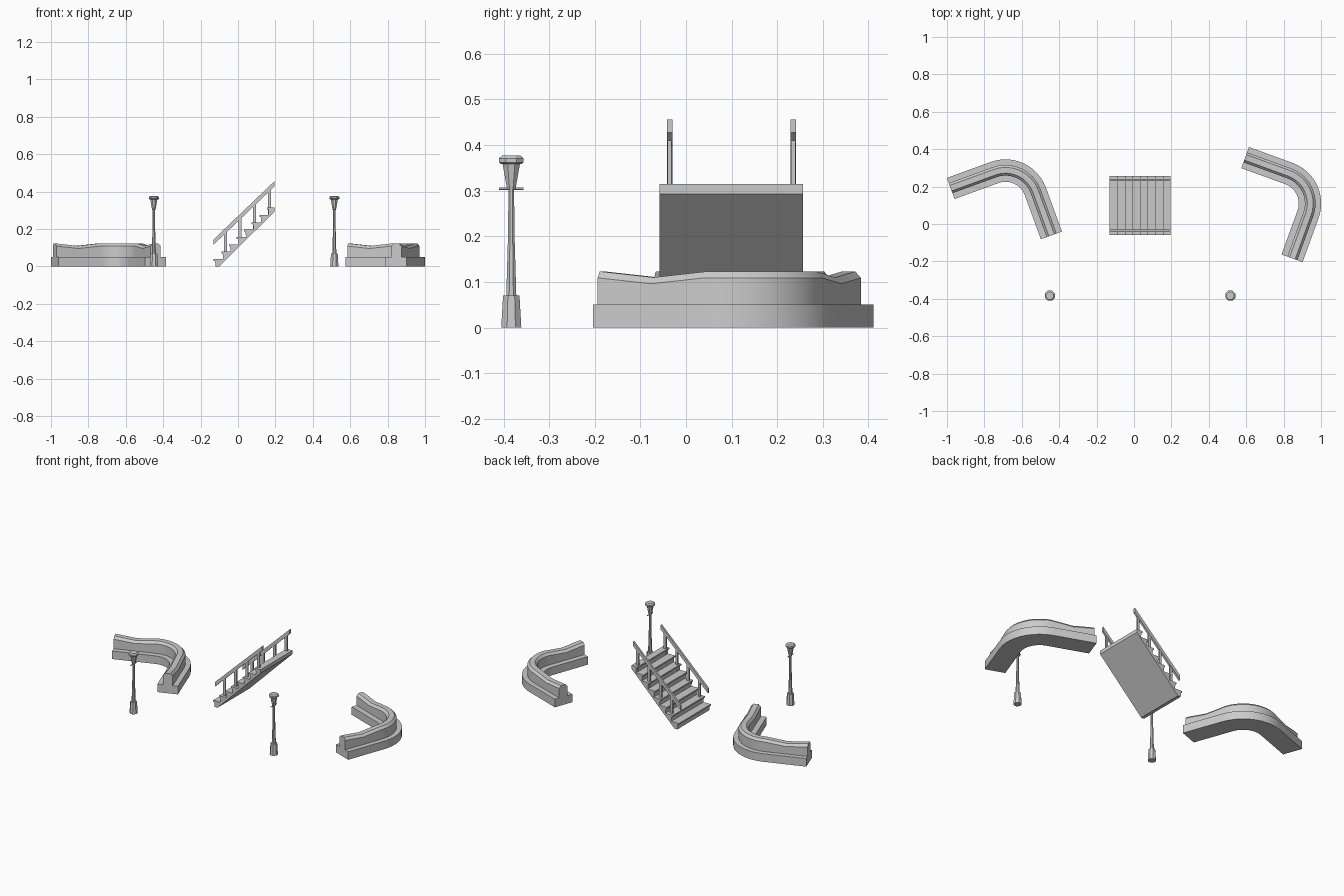
import bpy, bmesh
from math import radians, cos, sin, pi
from mathutils import Vector

if "Cube" in bpy.data.objects:
    bpy.data.objects.remove(bpy.data.objects["Cube"])


def finish(name, bm, smooth=False):
    bmesh.ops.recalc_face_normals(bm, faces=bm.faces[:])
    me = bpy.data.meshes.new(name)
    bm.to_mesh(me)
    bm.free()
    ob = bpy.data.objects.new(name, me)
    bpy.context.collection.objects.link(ob)
    if smooth:
        bpy.ops.object.select_all(action='DESELECT')
        ob.select_set(True)
        bpy.context.view_layer.objects.active = ob
        bpy.ops.object.shade_smooth_by_angle(angle=radians(25))
    return ob


def loft(name, rings, smooth=False):
    """Skin a list of closed rings and cap both ends."""
    bm = bmesh.new()
    vs = [[bm.verts.new(p) for p in r] for r in rings]
    n = len(vs[0])
    for a, b in zip(vs, vs[1:]):
        for i in range(n):
            j = (i + 1) % n
            bm.faces.new((a[i], a[j], b[j], b[i]))
    bm.faces.new(vs[0])
    bm.faces.new(vs[-1])
    return finish(name, bm, smooth)


def side_profile(name, pts, y0, y1):
    """Extrude an x-z outline from y0 to y1."""
    return loft(name, [[(x, y, z) for x, z in pts] for y in (y0, y1)])


# Curved benches: L-shaped sweep with a dip in each straight leg
W, LEG, R = 0.12, 0.42, 0.17
SECTION = [(0, 0), (0, .05), (.03, .05), (.03, .109), (.043, .123),
           (.074, .123), (.087, .109), (.087, .05), (W, .05), (W, 0)]


def bench(name, start, heading):
    a = radians(heading)
    d, nrm = Vector((cos(a), sin(a))), Vector((sin(a), -cos(a)))
    s, straight = Vector(start), LEG - R
    path = [(s + d * t * straight, d, dip)
            for t, dip in ((0, 0), (.5, .013), (1, 0))]
    c = s + d * straight + nrm * R
    for i in range(1, 13):
        t = i / 12 * pi / 2
        path.append((c - nrm * R * cos(t) + d * R * sin(t), d * cos(t) + nrm * sin(t), 0))
    e = path[-1][0]
    path += [(e + nrm * straight * t, nrm, dip) for t, dip in ((.5, .013), (1, 0))]
    rings = []
    for p, tan, dip in path:
        side = Vector((-tan.y, tan.x))
        rings.append([(*(p + side * (W / 2 - u)), z - (dip if z > .1 else 0))
                      for u, z in SECTION])
    loft(name, rings, True)


bench("left_bench", (-.980, .190), 20)
bench("right_bench", (.594, .355), -20)

# Staircase with overhanging treads and a flat sloping underside
X0, X1, H, N = -.13, .195, .315, 8
run, rise = (X1 - X0) / N, H / N
outline = [(X0 + .03, 0), (X0 + .010, 0)]
for i in range(N):
    x, z = X0 + i * run, (i + 1) * rise
    if i:
        outline.append((x + .010, z - rise))
    outline += [(x + .008, z - .012), (x, z - .009), (x, z)]
outline += [(X1, H), (X1, .293)]
side_profile("staircase", outline, -.058, .257)

# Handrails and their posts
for side, y in (("front", -.036), ("back", .235)):
    side_profile(side + "_handrail",
                 [(X0, .117), (X1, .428), (X1, .456), (X0, .145)], y - .006, y + .006)
    for k, x in enumerate((-.067, .010, .088, .168)):
        zb = (x - X0) / (X1 - X0) * H
        zt = .13 + (x - X0) * .957
        side_profile(f"{side}_rail_post_{k + 1}",
                     [(x - .008, zb - .01), (x + .008, zb - .01),
                      (x + .008, zt), (x - .008, zt)], y - .0045, y + .0045)


# Street lamps: octagonal stacked sections plus a short cross bar
def octagon(x, y, half, z):
    r = half / cos(pi / 8)
    return [(x + r * cos(pi / 8 + k * pi / 4), y + r * sin(pi / 8 + k * pi / 4), z)
            for k in range(8)]


LAMP = {
    "base": [(.022, 0), (.018, .07)],
    "shaft": [(.011, .07), (.0075, .19), (.006, .305)],
    "lantern": [(.009, .303), (.0105, .310), (.0195, .362)],
    "cap": [(.022, .358), (.027, .362), (.027, .371), (.020, .377)],
}
for side, x in (("left", -.45), ("right", .515)):
    y = -.383
    for part, prof in LAMP.items():
        loft(f"{side}_lamp_{part}", [octagon(x, y, h, z) for h, z in prof])
    loft(f"{side}_lamp_cross_bar",
         [[(x + .003 * cos(k * pi / 3), y + dy, .304 + .003 * sin(k * pi / 3))
           for k in range(6)] for dy in (-.027, .027)])
